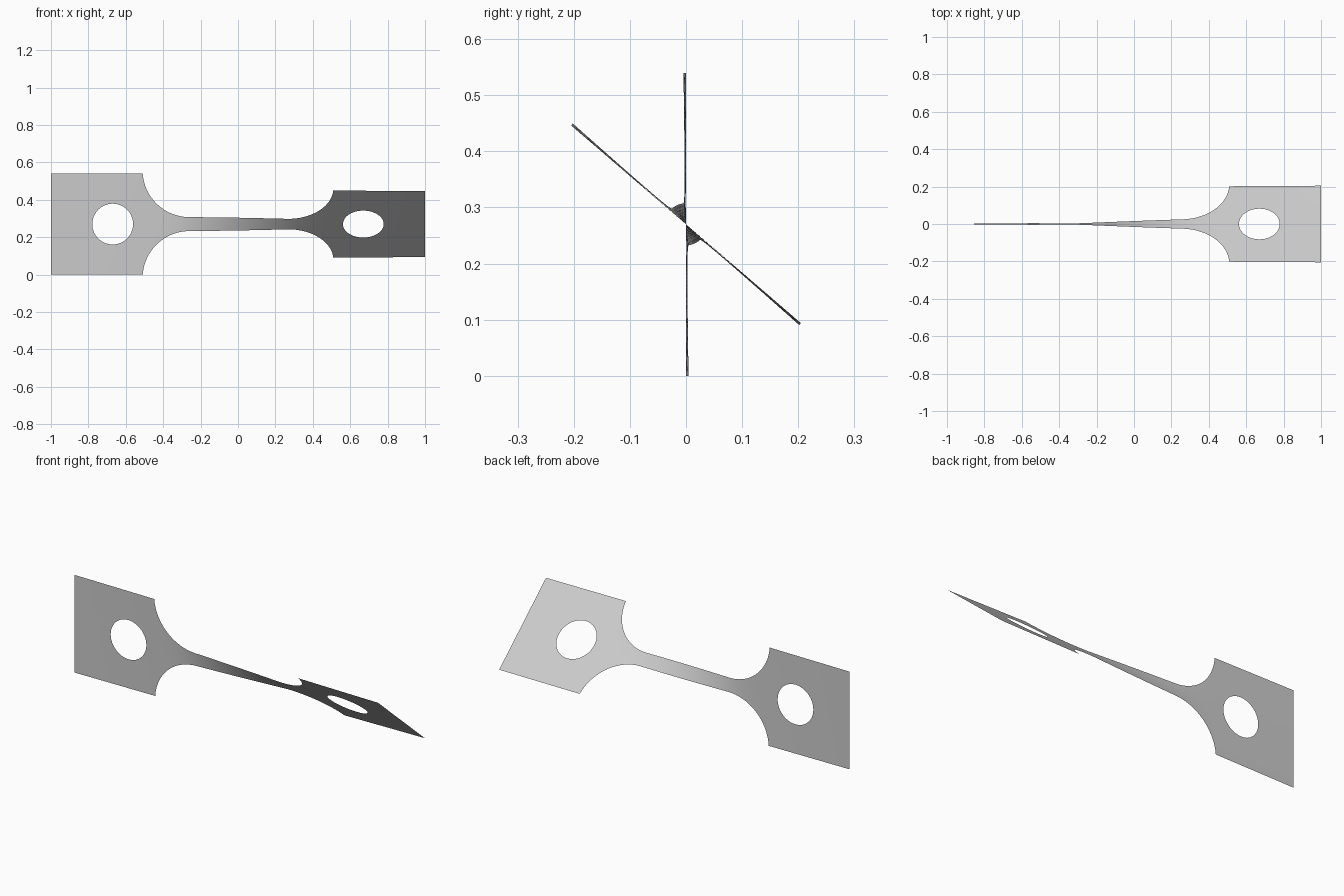
import bpy, bmesh, math

cube = bpy.data.objects.get("Cube")
if cube:
    bpy.data.objects.remove(cube, do_unlink=True)

END, HALF, NECK = 1.0, 0.27, 0.0375      # half length, grip half width, neck half width
NECK_X, R = 0.26, 0.25                   # neck half length, fillet radius
HOLE_X, HOLE_R = 0.67, 0.109
TWIST = math.radians(49.3)
T_MAX = math.acos((NECK + R - HALF) / R)
GRIP_X = NECK_X + R * math.sin(T_MAX)    # where the fillet meets the grip
SIDE = 20                                # segments on each side of a grip


def half_width(x):
    u = abs(x) - NECK_X
    if u <= 0:
        return NECK
    if abs(x) >= GRIP_X - 1e-6:
        return HALF
    return NECK + R - math.sqrt(R * R - u * u)


# Accumulated twist: the narrow neck turns most, the wide grips hardly at all
STEPS = 1000
total = [0.0]
for i in range(STEPS):
    x = -END + 2 * END * (i + 0.5) / STEPS
    total.append(total[-1] + half_width(x) ** -1.77)


def twist_at(x):
    f = min(max((x + END) / (2 * END), 0), 1) * STEPS
    i = min(int(f), STEPS - 1)
    return TWIST * (total[i] + (total[i + 1] - total[i]) * (f - i)) / total[-1]


def add_grid(bm, rows, closed=False):
    verts = [[bm.verts.new((x, 0, z)) for x, z in row] for row in rows]
    n = len(rows[0])
    for a, b in zip(verts, verts[1:]):
        for j in range(n if closed else n - 1):
            k = (j + 1) % n
            bm.faces.new((a[j], a[k], b[k], b[j]))


def spread(a, b):
    return [a + (b - a) * i / SIDE for i in range(SIDE)]


# Grip outline, sampled evenly in angle around the hole
inner, outer = HOLE_X - GRIP_X, END - HOLE_X
corner_in = math.atan2(HALF, inner)
corner_out = math.atan2(HALF, outer)
turns = [-corner_out, corner_out, math.pi - corner_in,
         math.pi + corner_in, 2 * math.pi - corner_out]
angles = [a for p, q in zip(turns, turns[1:]) for a in spread(p, q)]


def outline_point(a):
    c, s = math.cos(a), math.sin(a)
    reach = min((outer if c > 0 else inner) / max(abs(c), 1e-9),
                HALF / max(abs(s), 1e-9))
    return reach * c, reach * s


bm = bmesh.new()
# Grips with round holes, one at each end
for side in (-1, 1):
    rings = []
    for k in range(7):
        f = k / 6
        ring = []
        for a in angles:
            px, pz = outline_point(a)
            x = HOLE_R * math.cos(a) * (1 - f) + px * f
            z = HOLE_R * math.sin(a) * (1 - f) + pz * f
            ring.append((side * (HOLE_X + x), z))
        rings.append(ring)
    add_grid(bm, rings, closed=True)

# Neck and fillets, with rows matching the grip edge
fractions = [math.tan(a) / math.tan(corner_in)
             for a in spread(-corner_in, corner_in) + [corner_in]]
fillet = [NECK_X + R * math.sin(T_MAX * i / 24) for i in range(25)]
neck = [NECK_X * (i / 20 - 1) for i in range(1, 40)]
stations = [-x for x in reversed(fillet)] + neck + fillet
add_grid(bm, [[(x, f * half_width(x)) for f in fractions] for x in stations])

bmesh.ops.remove_doubles(bm, verts=bm.verts, dist=0.0005)
bmesh.ops.recalc_face_normals(bm, faces=bm.faces)

# Twist the sheet about its long axis and stand it on the floor
for v in bm.verts:
    a, z = twist_at(v.co.x), v.co.z
    v.co.y = -z * math.sin(a)
    v.co.z = z * math.cos(a) + HALF
for f in bm.faces:
    f.smooth = True

mesh = bpy.data.meshes.new("twisted_strip")
bm.to_mesh(mesh)
bm.free()
strip = bpy.data.objects.new("twisted_strip", mesh)
bpy.context.collection.objects.link(strip)

grey = bpy.data.materials.new("light grey")
grey.use_nodes = True
colour = (0.6, 0.6, 0.6, 1)
grey.diffuse_color = colour
grey.node_tree.nodes["Principled BSDF"].inputs["Base Color"].default_value = colour
mesh.materials.append(grey)
